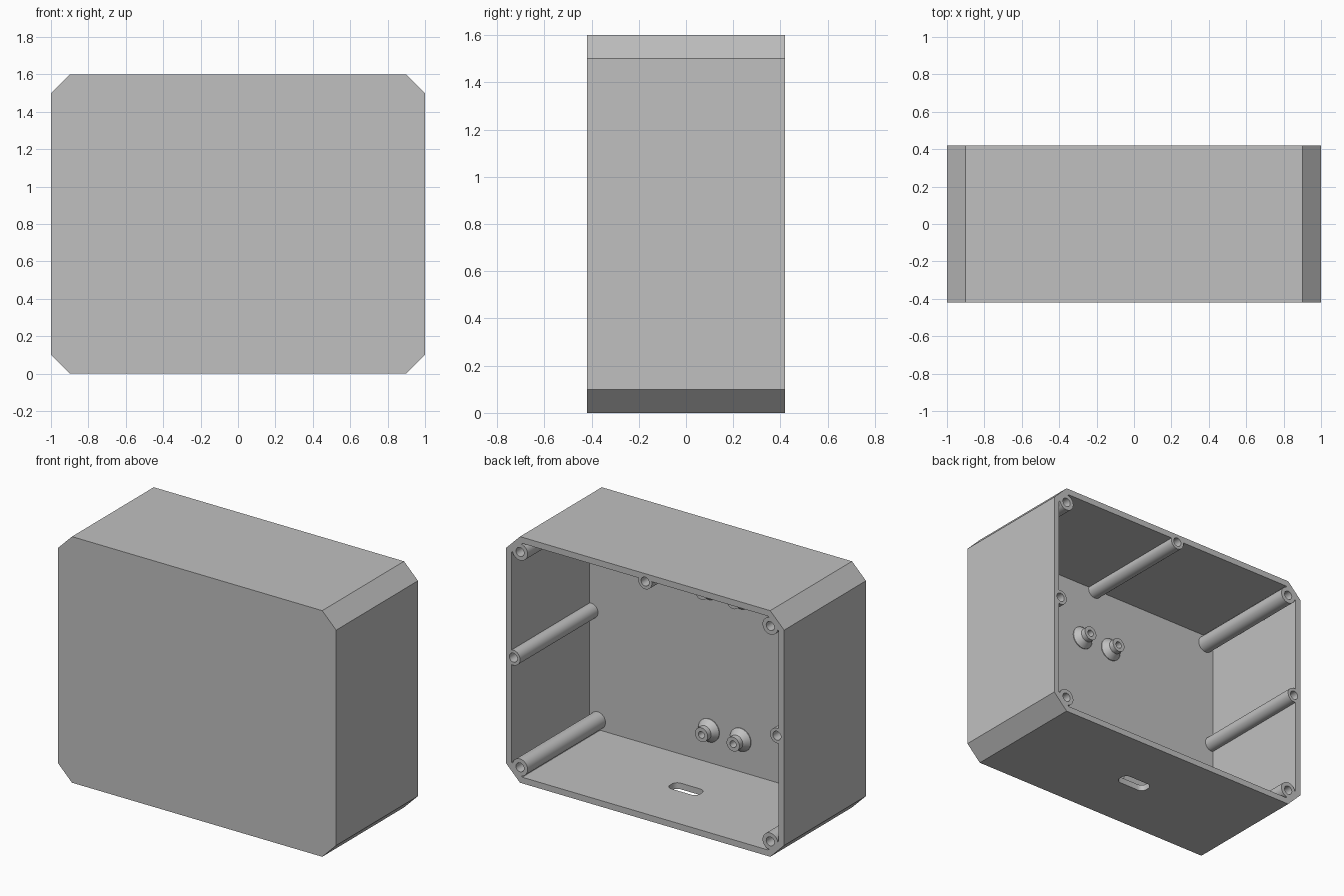
import bpy, bmesh, math
from mathutils import Vector

if "Cube" in bpy.data.objects:
    bpy.data.objects.remove(bpy.data.objects["Cube"])

BACK, FLOOR = 0.42, -0.38      # open rim and inner face of the front wall
WALL = 0.04

grey = bpy.data.materials.new("plain grey")
grey.diffuse_color = (0.527, 0.527, 0.527, 1)
grey.use_nodes = True
grey.node_tree.nodes["Principled BSDF"].inputs["Base Color"].default_value = grey.diffuse_color


def finish(name, bm):
    bmesh.ops.recalc_face_normals(bm, faces=bm.faces)
    mesh = bpy.data.meshes.new(name)
    bm.to_mesh(mesh)
    bm.free()
    mesh.materials.append(grey)
    obj = bpy.data.objects.new(name, mesh)
    bpy.context.collection.objects.link(obj)
    return obj


def prism(name, points, direction):
    """Extrude a closed 3D outline along a direction."""
    bm = bmesh.new()
    face = bm.faces.new([bm.verts.new(p) for p in points])
    new = bmesh.ops.extrude_face_region(bm, geom=[face])["geom"]
    verts = [g for g in new if isinstance(g, bmesh.types.BMVert)]
    bmesh.ops.translate(bm, verts=verts, vec=Vector(direction))
    return finish(name, bm)


def turned(name, x, z, profile, n=32):
    """Solid of revolution about the y direction from (radius, y) pairs."""
    bm = bmesh.new()
    rings = []
    for r, y in profile:
        rings.append([bm.verts.new((x + r * math.cos(2 * math.pi * i / n), y,
                                    z + r * math.sin(2 * math.pi * i / n)))
                      for i in range(n)])
    for a, b in zip(rings, rings[1:]):
        for i in range(n):
            j = (i + 1) % n
            bm.faces.new((a[i], a[j], b[j], b[i]))
    bm.faces.new(rings[0])
    bm.faces.new(rings[-1])
    return finish(name, bm)


def cut(target, cutter):
    """Subtract the cutter from the target and discard it."""
    mod = target.modifiers.new("cut", 'BOOLEAN')
    mod.operation, mod.solver, mod.object = 'DIFFERENCE', 'EXACT', cutter
    bpy.context.view_layer.update()
    deps = bpy.context.evaluated_depsgraph_get()
    mesh = bpy.data.meshes.new_from_object(target.evaluated_get(deps))
    target.modifiers.clear()
    target.data = mesh
    bpy.data.objects.remove(cutter)


def octagon(inset, y):
    """Rectangle with chamfered corners, moved inward by the wall thickness."""
    hx, hz = 1 - inset, 0.8 - inset
    c = 0.1 - inset * (2 - math.sqrt(2))
    quarter = [(hx, hz - c), (hx - c, hz)]
    pts = []
    for sx, sz, q in ((1, 1, quarter), (-1, 1, quarter[::-1]),
                      (-1, -1, quarter), (1, -1, quarter[::-1])):
        pts += [(sx * x, y, 0.8 + sz * z) for x, z in q]
    return pts


# Outer shell block and the cavity to be hollowed out of it
shell = prism("enclosure_shell", octagon(0, -BACK), (0, 2 * BACK, 0))
cavity = prism("cavity", octagon(WALL, FLOOR), (0, 1.0, 0))

# Screw posts: four corners, both sides, top middle
posts = [(sx * 0.9, z, 0.055) for sx in (-1, 1) for z in (0.1, 1.5)]
posts += [(-0.948, 0.8, 0.049), (0.948, 0.8, 0.049), (0, 1.548, 0.049)]
for x, z, r in posts:
    cut(cavity, turned("post", x, z, [(r, -0.5), (r, 0.7)]))

# Flared board standoffs on the front wall
standoffs = [(x, z) for x in (-0.128, 0.1) for z in (0.25, 1.175)]
for x, z in standoffs:
    cut(cavity, turned("standoff", x, z, [
        (0.075, FLOOR - 0.05), (0.075, FLOOR + 0.005), (0.046, FLOOR + 0.045),
        (0.046, FLOOR + 0.08)]))

cut(shell, cavity)

# Screw holes in the posts and standoffs
for x, z, r in posts:
    cut(shell, turned("post_hole", x, z, [(0.029, BACK - 0.3), (0.029, BACK + 0.1)], 24))
for x, z in standoffs:
    cut(shell, turned("standoff_hole", x, z, [(0.022, FLOOR + 0.01), (0.022, FLOOR + 0.2)], 24))

# Rounded cable slot through the bottom wall
slot = []
for k, (sx, sy) in enumerate(((1, 1), (-1, 1), (-1, -1), (1, -1))):
    for i in range(7):
        a = math.pi / 2 * (k + i / 6)
        slot.append((sx * 0.07 + 0.038 * math.cos(a),
                     sy * 0.01 + 0.038 * math.sin(a), -0.05))
cut(shell, prism("slot", slot, (0, 0, 0.15)))

# Smooth round parts, crisp edges
bpy.context.view_layer.objects.active = shell
shell.select_set(True)
bpy.ops.object.shade_smooth_by_angle(angle=math.radians(30))
